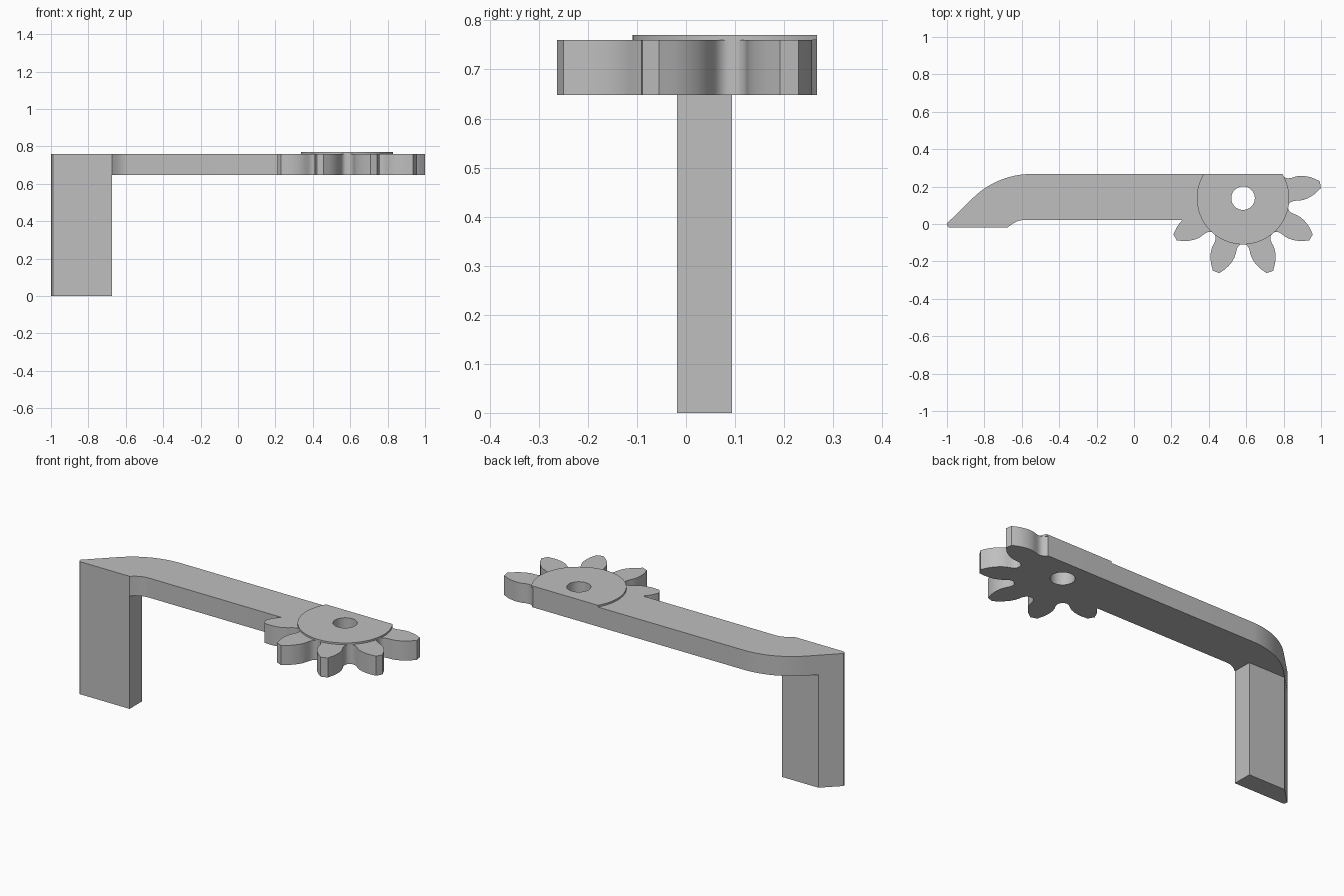
import bpy, bmesh
from math import radians, sin, cos, acos, degrees

cube = bpy.data.objects.get("Cube")
if cube:
    bpy.data.objects.remove(cube, do_unlink=True)

# Material
grey = bpy.data.materials.new("plain grey")
grey.use_nodes = True
COLOUR = (0.52, 0.52, 0.52, 1)
grey.diffuse_color = COLOUR
grey.node_tree.nodes["Principled BSDF"].inputs["Base Color"].default_value = COLOUR

GEAR_X, GEAR_Y = 0.583, 0.138
BACK_Y = 0.267
ARM_BOTTOM, ARM_TOP, CAP_TOP = 0.648, 0.76, 0.77


def arc(cx, cy, r, start, end, steps):
    angles = [radians(start + (end - start) * i / steps) for i in range(steps + 1)]
    return [(cx + r * cos(a), cy + r * sin(a)) for a in angles]


def prism(name, loops, bottom, top):
    """Extrude an outline, with optional holes, between two heights."""
    bm = bmesh.new()
    edges = []
    for loop in loops:
        verts = [bm.verts.new((x, y, bottom)) for x, y in loop]
        edges += [bm.edges.new((v, verts[i - 1])) for i, v in enumerate(verts)]
    bmesh.ops.triangle_fill(bm, use_beauty=True, use_dissolve=False, edges=edges)
    result = bmesh.ops.extrude_face_region(bm, geom=bm.faces[:], use_keep_orig=True)
    raised = [g for g in result["geom"] if isinstance(g, bmesh.types.BMVert)]
    bmesh.ops.translate(bm, verts=raised, vec=(0, 0, top - bottom))
    bmesh.ops.recalc_face_normals(bm, faces=bm.faces[:])
    mesh = bpy.data.meshes.new(name)
    bm.to_mesh(mesh)
    bm.free()
    mesh.materials.append(grey)
    obj = bpy.data.objects.new(name, mesh)
    bpy.context.collection.objects.link(obj)
    bpy.ops.object.select_all(action="DESELECT")
    obj.select_set(True)
    bpy.context.view_layer.objects.active = obj
    bpy.ops.object.shade_smooth_by_angle(angle=radians(30))
    return obj


# Tooth flank: radius and half angle, from root to tip
FLANK = [(0.247, 17.5), (0.253, 15.2), (0.265, 13.6), (0.28, 12.8), (0.3, 12.5),
         (0.32, 11.8), (0.345, 10.2), (0.37, 8), (0.39, 6), (0.41, 3.6), (0.42, 2.6)]


def tooth(angle, first=0):
    rising = [(r, angle - half) for r, half in FLANK[first:]]
    falling = [(r, angle + half) for r, half in reversed(FLANK)]
    return [(GEAR_X + r * cos(radians(a)), GEAR_Y + r * sin(radians(a)))
            for r, a in rising + falling]


# Gear segment of five teeth, joined to the arm at the first flank
teeth = []
for i in range(5):
    teeth += tooth(-150 + 40 * i, first=6 if i == 0 else 0)

# Arm with curved shoulder, pointed end and gear segment
tip = [(-1, 0.003), (-0.998, -0.012), (-0.99, -0.018)]
shoulder = arc(-0.55, BACK_Y - 0.442, 0.442, 90, 135, 12)
neck = [(-0.675, -0.018), (-0.65, 0.001), (-0.63, 0.012), (-0.61, 0.019), (-0.585, 0.022)]
hole = arc(GEAR_X, GEAR_Y, 0.063, 0, 360, 40)[:-1]
outline = teeth + [(0.785, BACK_Y)] + shoulder + tip + neck
prism("arm_with_gear_teeth", [outline, hole], ARM_BOTTOM, ARM_TOP)

# Raised hub disc, cut flat along the back
RADIUS = 0.247
flat = 90 - degrees(acos((BACK_Y - GEAR_Y) / RADIUS))
disc = arc(GEAR_X, GEAR_Y, RADIUS, 180 - flat, 360 + flat, 56)
prism("hub_disc", [disc, hole], ARM_TOP, CAP_TOP)

# Upright post under the pointed end
post = tip + [(-0.675, -0.018), (-0.675, 0.094), (-0.906, 0.094)]
prism("post", [post], 0, ARM_BOTTOM)
